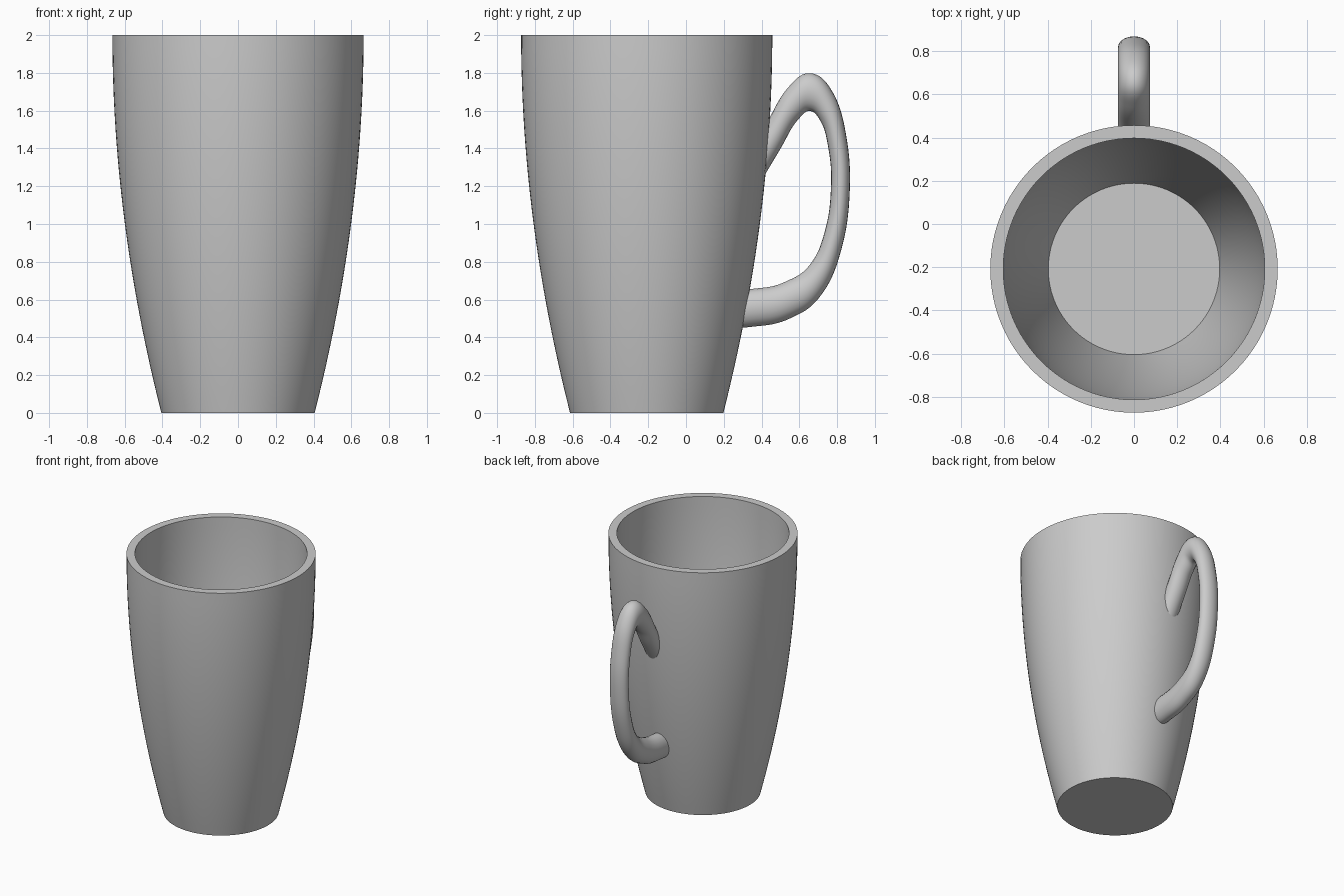
import bpy, bmesh, math

if "Cube" in bpy.data.objects:
    bpy.data.objects.remove(bpy.data.objects["Cube"])

CENTRE_Y = -0.208
HEIGHT, WALL, FLOOR = 2.0, 0.06, 0.21
SIDES, STEPS = 96, 24


def radius(z):
    """Outer radius of the tapered cup at height z."""
    t = z / HEIGHT
    return 0.665 - 0.259 * (1 - t) ** 3 - 0.27 * t * (1 - t) ** 2


def wall(z0, inset):
    """Profile points from z0 up to the rim, set in from the outside."""
    heights = [z0 + (HEIGHT - z0) * i / STEPS for i in range(STEPS + 1)]
    return [(radius(z) - inset, z) for z in heights]


def lathe(name, profile):
    """Revolve a profile around the cup axis and cap both ends."""
    bm = bmesh.new()
    rings = []
    for r, z in profile:
        angles = [2 * math.pi * i / SIDES for i in range(SIDES)]
        rings.append([bm.verts.new((r * math.cos(a), r * math.sin(a), z))
                      for a in angles])
    for low, high in zip(rings, rings[1:]):
        for i in range(SIDES):
            j = (i + 1) % SIDES
            bm.faces.new((low[i], low[j], high[j], high[i]))
    bm.faces.new(rings[0])
    bm.faces.new(rings[-1])
    bmesh.ops.recalc_face_normals(bm, faces=bm.faces)
    mesh = bpy.data.meshes.new(name)
    bm.to_mesh(mesh)
    bm.free()
    obj = bpy.data.objects.new(name, mesh)
    obj.location.y = CENTRE_Y
    bpy.context.collection.objects.link(obj)
    return obj


def activate(obj):
    bpy.ops.object.select_all(action='DESELECT')
    obj.select_set(True)
    bpy.context.view_layer.objects.active = obj


# Cup: outside wall, flat rim, inside wall and thick floor
cup = lathe("cup_body", wall(0, 0) + wall(FLOOR, WALL)[::-1])
activate(cup)
bpy.ops.object.shade_smooth_by_angle(angle=math.radians(35))

# Handle: round tube on a widened path, squashed to an oval section
SQUASH_X, SQUASH_Y = 0.74, 0.5
path = [(0.22, 0.55), (0.34, 0.555), (0.54, 0.598), (0.69, 0.71),
        (0.775, 0.90), (0.817, 1.18), (0.80, 1.44), (0.745, 1.62),
        (0.657, 1.698), (0.565, 1.635), (0.465, 1.47), (0.34, 1.26)]
curve = bpy.data.curves.new("handle", 'CURVE')
curve.dimensions = '3D'
curve.bevel_depth = 0.1
curve.bevel_resolution = 8
curve.resolution_u = 10
curve.use_fill_caps = True
spline = curve.splines.new('BEZIER')
spline.bezier_points.add(len(path) - 1)
for point, (y, z) in zip(spline.bezier_points, path):
    point.co = (0, y / SQUASH_Y, z)
    point.handle_left_type = point.handle_right_type = 'AUTO'
handle = bpy.data.objects.new("handle", curve)
handle.scale = (SQUASH_X, SQUASH_Y, 1)
bpy.context.collection.objects.link(handle)
activate(handle)
bpy.ops.object.convert(target='MESH')
handle = bpy.context.object
bpy.ops.object.transform_apply(location=False, rotation=False, scale=True)

# Weld the tube caps, then trim the handle ends inside the cup wall
bm = bmesh.new()
bm.from_mesh(handle.data)
bmesh.ops.remove_doubles(bm, verts=bm.verts, dist=0.0001)
bmesh.ops.recalc_face_normals(bm, faces=bm.faces)
bm.to_mesh(handle.data)
bm.free()
cutter = lathe("handle_trim", wall(0, WALL / 2))
cutter.hide_render = True
trim = handle.modifiers.new("trim", 'BOOLEAN')
trim.operation = 'DIFFERENCE'
trim.solver = 'EXACT'
trim.object = cutter
activate(handle)
bpy.ops.object.modifier_apply(modifier=trim.name)
bpy.data.objects.remove(cutter)
bpy.ops.object.shade_smooth_by_angle(angle=math.radians(35))
